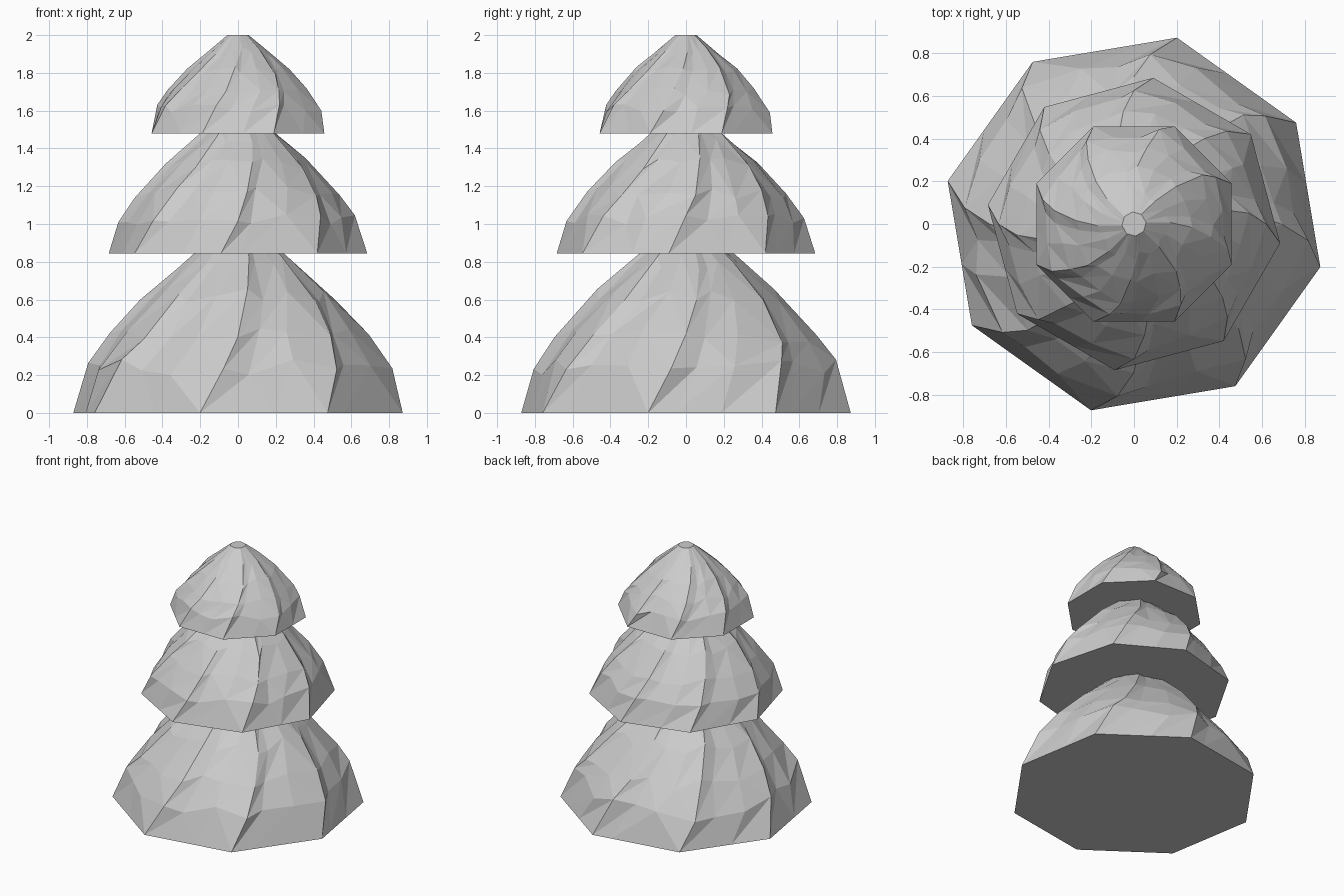
import bpy, bmesh, math, random

if "Cube" in bpy.data.objects:
    bpy.data.objects.remove(bpy.data.objects["Cube"])

SIDES = 8
STEP = 2 * math.pi / SIDES
# (radius, height) of one tier, as a fraction of its base radius and height
PROFILE = [(1.0, 0.0), (0.915, 0.25), (0.775, 0.43), (0.57, 0.64), (0.335, 0.83), (0.115, 1.0)]
# points along each side: (fraction of the side, radial factor for the fold)
FOLD = [(0.0, 0.99), (0.2, 0.968), (0.58, 1.012)]
TWIST = math.radians(30)


def tier(name, radius, z, height, turn, seed):
    """Eight-sided skirt of branches with twisting folds and a flat underside."""
    rng = random.Random(seed)
    bm = bmesh.new()
    rings = []
    for i, (pr, pz) in enumerate(PROFILE):
        ends = i in (0, len(PROFILE) - 1)
        ring = []
        for k in range(SIDES):
            for f, push in FOLD:
                jitter = 0 if ends else 1
                # straight octagon edge between two corners
                frac = f + (jitter * rng.uniform(-0.07, 0.07) if f else 0)
                a = frac * STEP
                r = math.cos(STEP / 2) / math.cos(a - STEP / 2) * radius * pr
                if not ends:
                    r *= push * rng.uniform(0.99, 1.01)
                ang = math.radians(turn) + k * STEP + a + TWIST * pz
                dz = jitter * rng.uniform(-0.045, 0.045)
                # slide along the slope so the outline stays put
                r -= dz * radius * (0.5 if i == 1 else 0.9)
                ring.append(bm.verts.new((r * math.cos(ang), r * math.sin(ang),
                                          z + (pz + dz) * height)))
        rings.append(ring)
    n = len(rings[0])
    # faceted sides, each quad split one way or the other
    for lo, hi in zip(rings, rings[1:]):
        for j in range(n):
            a, b, c, d = lo[j], lo[(j + 1) % n], hi[(j + 1) % n], hi[j]
            if j % len(FOLD) == 0 or rng.random() < 0.5:
                tris = (a, b, c), (a, c, d)
            else:
                tris = (a, b, d), (b, c, d)
            for t in tris:
                bm.faces.new(t)
    # flat underside and tip
    bm.faces.new(rings[0][::-1])
    bm.faces.new(rings[-1])
    bmesh.ops.recalc_face_normals(bm, faces=bm.faces[:])
    mesh = bpy.data.meshes.new(name)
    bm.to_mesh(mesh)
    bm.free()
    obj = bpy.data.objects.new(name, mesh)
    bpy.context.collection.objects.link(obj)
    return obj


# Three stacked tiers of foliage
tier("lower_branches", 0.895, 0.0, 0.965, -13, 3)
tier("middle_branches", 0.69, 0.845, 0.74, -7.5, 8)
tier("top_branches", 0.495, 1.48, 0.52, -22.5, 5)
